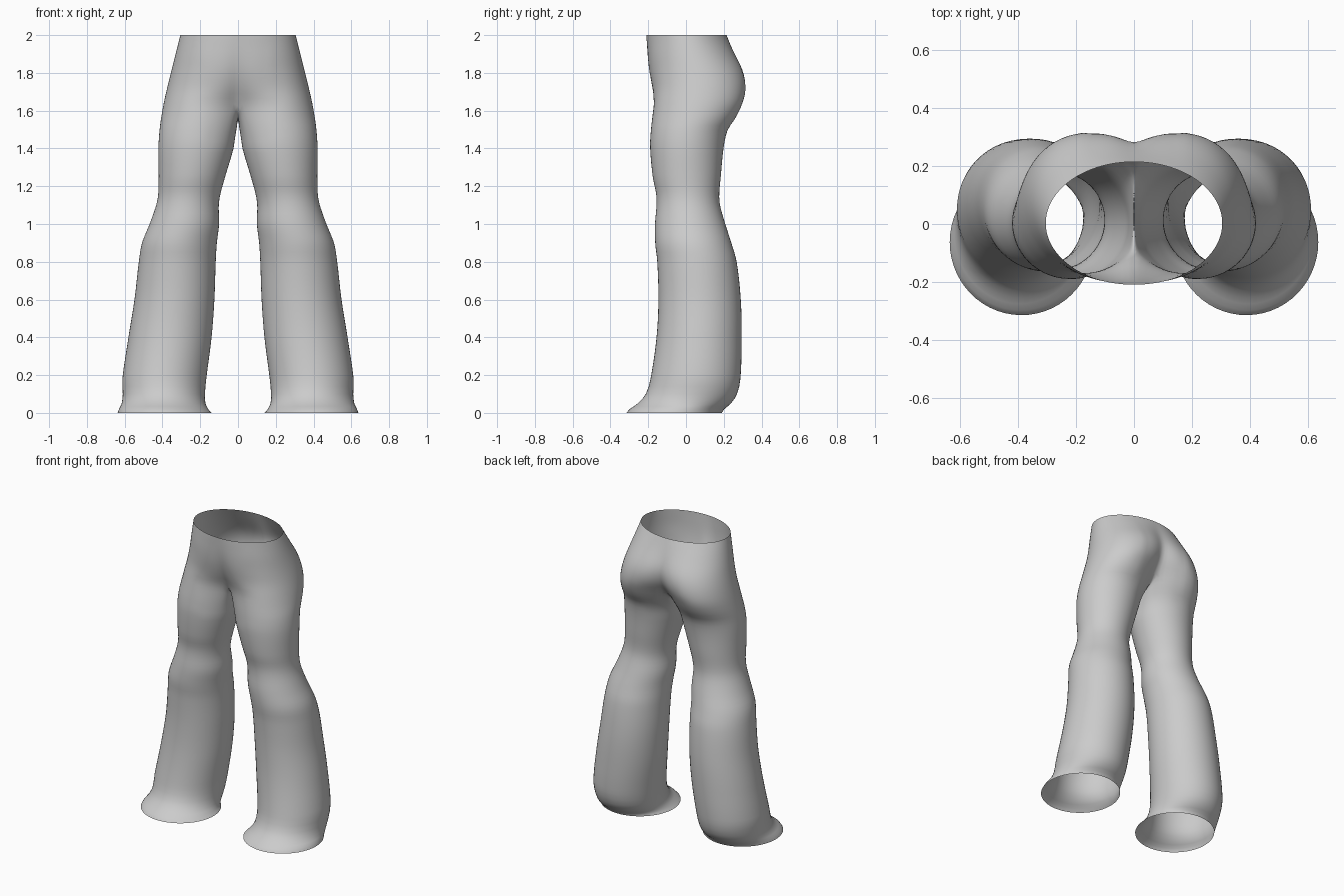
import bpy, bmesh, math
from mathutils import Vector

if "Cube" in bpy.data.objects:
    bpy.data.objects.remove(bpy.data.objects["Cube"])

# Leg / hip cross-sections: z, inner x, outer x, front y, back y
SECTIONS = [
    (0.00, .140, .637, -.315, .190), (0.02, .158, .630, -.298, .203), (0.05, .172, .616, -.255, .238),
    (0.10, .175, .610, -.213, .270), (0.18, .168, .612, -.188, .288), (0.40, .140, .580, -.156, .295),
    (0.60, .125, .548, -.146, .290), (0.80, .118, .525, -.152, .268), (0.90, .112, .508, -.163, .240),
    (1.00, .100, .468, -.164, .208), (1.10, .102, .433, -.156, .180), (1.16, .093, .422, -.158, .176),
    (1.25, .068, .420, -.176, .184), (1.41, .022, .421, -.190, .200), (1.50, .012, .415, -.185, .222),
    (1.56, .004, .407, -.178, .262), (1.64, .000, .393, -.168, .300), (1.72, -.040, .375, -.166, .313),
    (1.80, -.100, .355, -.178, .303), (1.90, -.200, .330, -.198, .262), (2.00, -.305, .305, -.210, .215),
]
# Centre seam: z, front y, back y, half angle of the open section
SEAM = [(1.64, -.10, .200, 140), (1.70, -.140, .252, 138), (1.80, -.180, .277, 124),
        (1.90, -.201, .250, 104), (2.00, -.210, .215, 90)]
OUTER, INNER, CROTCH = 44, 16, 1.64


def sample(table, z):
    """Smooth cubic interpolation of table columns at height z."""
    z = min(max(z, table[0][0]), table[-1][0])
    i = max(k for k in range(len(table) - 1) if table[k][0] <= z)
    a, b = table[i], table[i + 1]
    p, n = table[max(i - 1, 0)], table[min(i + 2, len(table) - 1)]
    h = b[0] - a[0]
    t = (z - a[0]) / h
    out = []
    for c in range(1, len(a)):
        m0 = (b[c] - p[c]) / (b[0] - p[0]) * h
        m1 = (n[c] - a[c]) / (n[0] - a[0]) * h
        out.append((2*t**3 - 3*t*t + 1) * a[c] + (t**3 - 2*t*t + t) * m0
                   + (3*t*t - 2*t**3) * b[c] + (t**3 - t*t) * m1)
    return out


def section(z, deg):
    x0, x1, y0, y1 = sample(SECTIONS, z)
    a = math.radians(deg)
    return Vector(((x0 + x1) / 2 + (x1 - x0) / 2 * math.cos(a),
                   (y0 + y1) / 2 + (y1 - y0) / 2 * math.sin(a), z))


def open_ring(z):
    """Half hip section, pulled onto the centre seam at both ends."""
    yf, yb, half = sample(SEAM, z)
    shift = [Vector((0, y, z)) - section(z, s * half) for s, y in ((-1, yf), (1, yb))]
    ring = []
    for j in range(OUTER + 1):
        t = 2 * j / OUTER - 1
        w = max(0, (abs(t) - .5) / .5)
        ring.append(section(z, half * t) + shift[t > 0] * (w * w * (3 - 2 * w) * .5 + w**3 * .5))
    return ring


def leg_ring(z):
    return ([section(z, 140 * (2 * j / OUTER - 1)) for j in range(OUTER + 1)]
            + [section(z, 140 + 80 * k / INNER) for k in range(1, INNER)])


# Crotch ring: hip section closed underneath by a U-shaped seam
crotch = open_ring(CROTCH)
for k in range(1, INNER):
    a = math.pi * k / INNER
    crotch.append(Vector((0, .05 + .15 * math.cos(a), CROTCH - .085 * math.sin(a))))
offsets = [c - p for c, p in zip(crotch, leg_ring(CROTCH))]

bm = bmesh.new()
levels = [0, .01, .02, .035, .05, .075, .1, .14] + [.18 + i * (CROTCH - .18) / 50 for i in range(51)]
rows = []
for z in levels:
    g = max(0, (z - 1.36) / (CROTCH - 1.36)) ** 2
    rows.append([bm.verts.new(p + d * g) for p, d in zip(leg_ring(z), offsets)])

# Trouser leg
for lo, hi in zip(rows, rows[1:]):
    for j in range(len(lo)):
        n = (j + 1) % len(lo)
        bm.faces.new((lo[j], lo[n], hi[n], hi[j]))

# Seat and waist
prev = rows[-1][:OUTER + 1]
for i in range(1, 15):
    cur = [bm.verts.new(p) for p in open_ring(CROTCH + (2 - CROTCH) * i / 14)]
    for j in range(OUTER):
        bm.faces.new((prev[j], prev[j + 1], cur[j + 1], cur[j]))
    prev = cur

# Mirror to the other side and weld the centre seam
geom = bm.verts[:] + bm.edges[:] + bm.faces[:]
bmesh.ops.mirror(bm, geom=geom, axis='X', merge_dist=1e-5)
bmesh.ops.remove_doubles(bm, verts=bm.verts, dist=1e-4)
bmesh.ops.recalc_face_normals(bm, faces=bm.faces)

# Soften the crotch and seat crease
soft = [v for v in bm.verts if 1.42 < v.co.z < 1.95 and abs(v.co.x) < .16]
for _ in range(5):
    bmesh.ops.smooth_vert(bm, verts=soft, factor=.5, use_axis_x=True, use_axis_y=True, use_axis_z=True)

mesh = bpy.data.meshes.new("trousers")
bm.to_mesh(mesh)
bm.free()
trousers = bpy.data.objects.new("trousers", mesh)
bpy.context.collection.objects.link(trousers)
for poly in mesh.polygons:
    poly.use_smooth = True
